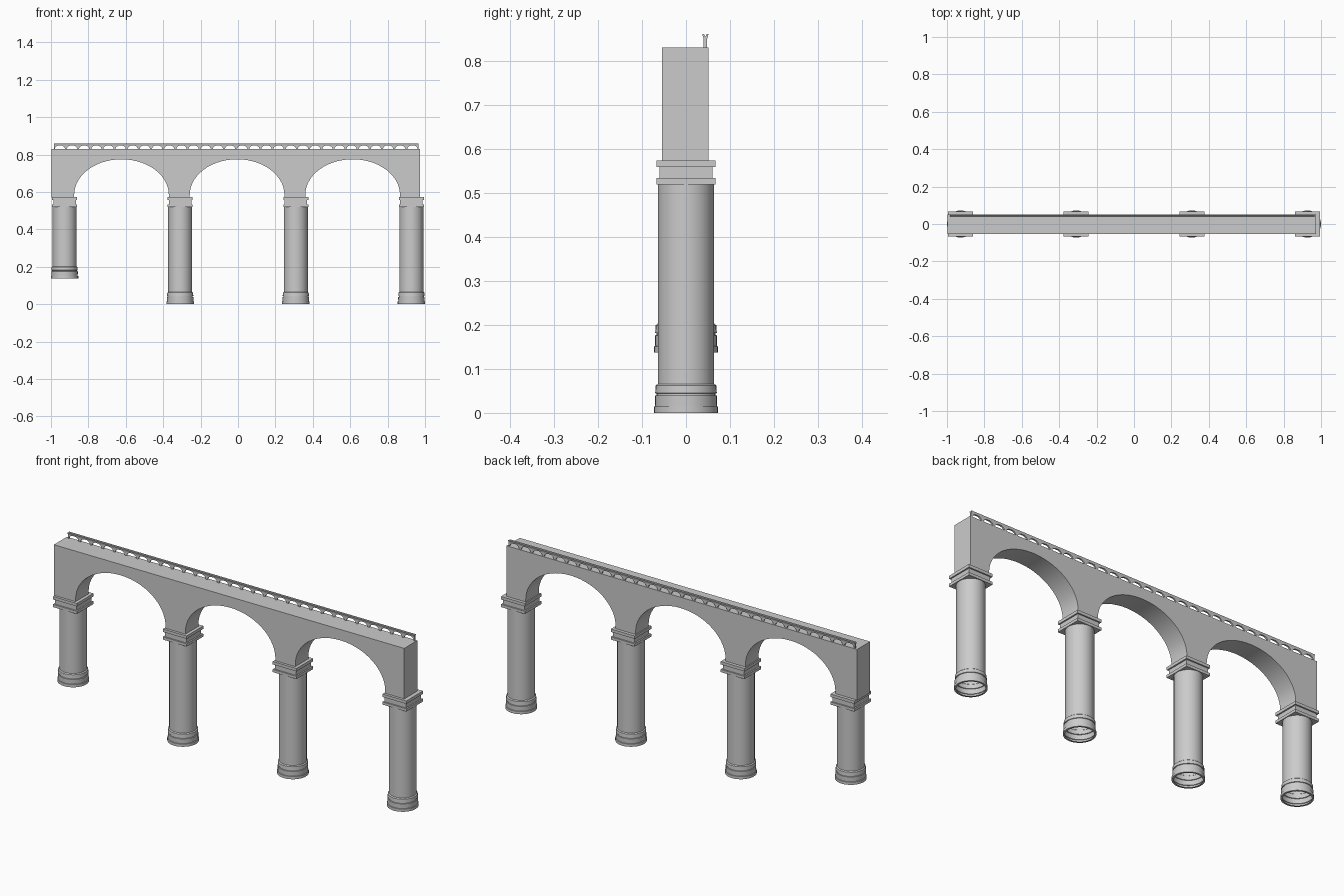
import bpy, bmesh
from math import sin, cos, pi

if "Cube" in bpy.data.objects:
    bpy.data.objects.remove(bpy.data.objects["Cube"])


def finish(name, bm, smooth=True):
    mesh = bpy.data.meshes.new(name)
    bm.to_mesh(mesh)
    bm.free()
    ob = bpy.data.objects.new(name, mesh)
    bpy.context.collection.objects.link(ob)
    if smooth:
        bpy.ops.object.select_all(action='DESELECT')
        ob.select_set(True)
        bpy.context.view_layer.objects.active = ob
        bpy.ops.object.shade_smooth_by_angle(angle=0.6)
    return ob


def extrude_outline(name, pts, y0, y1):
    """Extrude an x-z outline from y0 to y1."""
    bm = bmesh.new()
    face = bm.faces.new([bm.verts.new((x, y0, z)) for x, z in pts])
    ext = bmesh.ops.extrude_face_region(bm, geom=[face])
    bmesh.ops.translate(bm, vec=(0, y1 - y0, 0),
                        verts=[v for v in ext['geom'] if isinstance(v, bmesh.types.BMVert)])
    bmesh.ops.recalc_face_normals(bm, faces=bm.faces)
    return finish(name, bm)


def lathe(name, profile, x, z, sides=32):
    """Revolve (radius, height) points into an open round part."""
    bm = bmesh.new()
    rings = [[bm.verts.new((x + r * cos(2 * pi * i / sides), r * sin(2 * pi * i / sides), z + h))
              for i in range(sides)] for r, h in profile]
    for a, b in zip(rings, rings[1:]):
        for i in range(sides):
            j = (i + 1) % sides
            bm.faces.new((a[i], a[j], b[j], b[i]))
    return finish(name, bm)


def slab(name, x, half, z0, z1):
    bpy.ops.mesh.primitive_cube_add(size=1, location=(x, 0, (z0 + z1) / 2))
    ob = bpy.context.object
    ob.name = name
    ob.scale = (2 * half, 2 * half, z1 - z0)


def arch(cx, z, a, b, n):
    return [(cx - a * cos(pi * i / n), z + b * sin(pi * i / n)) for i in range(n + 1)]


# Arched wall and deck
outline = [(-0.998, 0.83), (-0.998, 0.57)]
for cx in (-0.623, -0.005, 0.613):
    outline += [(cx - 0.253, 0.57)] + arch(cx, 0.585, 0.253, 0.19, 28) + [(cx + 0.253, 0.57)]
outline += [(0.973, 0.57), (0.973, 0.83)]
extrude_outline("arched_wall", outline, -0.054, 0.051)

# Columns with moulded bases and stepped square capitals
base = [(0.064, 0), (0.073, 0), (0.073, 0.014), (0.070, 0.015), (0.0705, 0.039),
        (0.067, 0.040), (0.067, 0.044), (0.070, 0.045), (0.069, 0.062), (0.064, 0.066)]
for n, x in enumerate((-0.927, -0.309, 0.309, 0.927)):
    foot = 0.137 if n == 0 else 0.0
    lathe(f"column_base_{n}", base, x, foot)
    lathe(f"column_shaft_{n}", [(0.064, 0.06 + foot), (0.064, 0.52)], x, 0)
    slab(f"capital_lower_{n}", x, 0.067, 0.519, 0.533)
    slab(f"capital_neck_{n}", x, 0.060, 0.533, 0.558)
    slab(f"capital_upper_{n}", x, 0.067, 0.558, 0.573)

# Railing arcade along the back edge
count, x0, x1 = 30, -0.985, 0.965
step = (x1 - x0) / count
rail = [(x0, 0.855), (x0, 0.83)]
for i in range(count):
    rail += arch(x0 + (i + 0.5) * step, 0.83, step * 0.42, 0.02, 10)
rail += [(x1, 0.83), (x1, 0.855)]
extrude_outline("railing_arcade", rail, 0.040, 0.048)

# Flared handrail on top of the arcade
bm = bmesh.new()
section = [(0.040, 0.849), (0.048, 0.849), (0.051, 0.86), (0.047, 0.86), (0.044, 0.854),
           (0.041, 0.86), (0.037, 0.86)]
ends = [[bm.verts.new((x, y, z)) for y, z in section] for x in (x0, x1)]
for i in range(len(section)):
    j = (i + 1) % len(section)
    bm.faces.new((ends[0][i], ends[0][j], ends[1][j], ends[1][i]))
for e in ends:
    bm.faces.new(e)
bmesh.ops.recalc_face_normals(bm, faces=bm.faces)
finish("handrail", bm, smooth=False)
